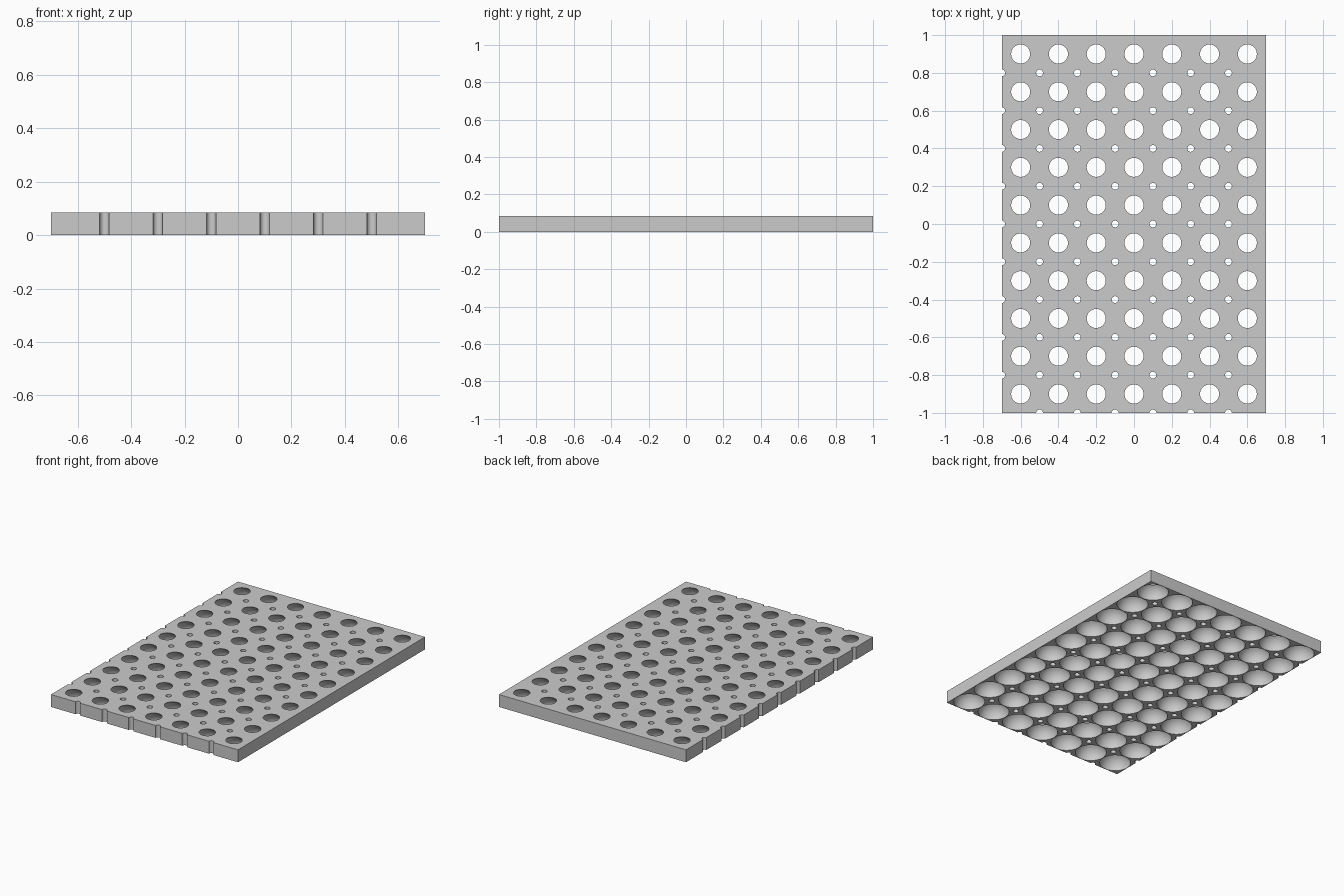
import bpy, bmesh, math

HEIGHT = 0.084
PITCH = 0.2
HALF = PITCH / 2
COLS, ROWS = 7, 10
POCKET_R = 0.098
DRAIN_R = 0.018
ARC, BANDS, DRAIN_ARC = 8, 8, 4      # segments per quarter turn

cube = bpy.data.objects.get("Cube")
if cube:
    bpy.data.objects.remove(cube, do_unlink=True)

grey = bpy.data.materials.new("light grey")
grey.use_nodes = True
colour = (0.6, 0.6, 0.6, 1)
grey.diffuse_color = colour
grey.node_tree.nodes["Principled BSDF"].inputs["Base Color"].default_value = colour


def quarter(steps):
    return [math.pi / 2 * k / steps for k in range(steps + 1)]


# Pocket dome: rings from the wide mouth below to the round hole on top
top_angle = math.asin(HEIGHT / POCKET_R)
rings = []
for k in range(BANDS + 1):
    a = top_angle * k / BANDS
    radius, z = POCKET_R * math.cos(a), POCKET_R * math.sin(a)
    rings.append([(radius * math.cos(t), radius * math.sin(t), z) for t in quarter(ARC)])

# Outer corner of a cell, plain or rounded away by a drain hole
plain_corner = [(HALF, HALF)]
drain_corner = [(HALF - DRAIN_R * math.sin(t), HALF - DRAIN_R * math.cos(t))
                for t in quarter(DRAIN_ARC)]


def add_quadrant(bm, i, j, sx, sy):
    """One quarter of a cell, mirrored by the signs sx and sy."""
    cx = (i + 0.5 - COLS / 2) * PITCH
    cy = (j + 0.5 - ROWS / 2) * PITCH

    def face(points):
        bm.faces.new([bm.verts.new((cx + sx * x, cy + sy * y, z)) for x, y, z in points])

    # Drain holes sit at cell corners, notching only the front and one side
    ci, cj = i + (sx > 0), j + (sy > 0)
    drained = ci < COLS and cj < ROWS and ci + cj > 0
    outer = [(HALF, 0)] + (drain_corner if drained else plain_corner) + [(0, HALF)]

    # Flat top and underside around the pocket
    for z, ring in ((0, rings[0]), (HEIGHT, rings[-1])):
        face([(x, y, z) for x, y in outer] + ring[::-1])

    # Pocket wall
    for low, high in zip(rings, rings[1:]):
        for k in range(ARC):
            face([low[k], low[k + 1], high[k + 1], high[k]])

    # Drain hole walls and the plate's outer sides
    last = len(outer) - 2
    for k in range(last + 1):
        if k == 0:
            needed = ci in (0, COLS) and (sx > 0) == (ci == COLS)
        elif k == last:
            needed = cj in (0, ROWS) and (sy > 0) == (cj == ROWS)
        else:
            needed = True
        if needed:
            a, b = outer[k], outer[k + 1]
            face([(*a, 0), (*b, 0), (*b, HEIGHT), (*a, HEIGHT)])


# Perforated plate, built cell by cell and welded
bm = bmesh.new()
for i in range(COLS):
    for j in range(ROWS):
        for sx in (-1, 1):
            for sy in (-1, 1):
                add_quadrant(bm, i, j, sx, sy)
bmesh.ops.remove_doubles(bm, verts=bm.verts, dist=0.0001)
bmesh.ops.recalc_face_normals(bm, faces=bm.faces)
mesh = bpy.data.meshes.new("perforated_plate")
bm.to_mesh(mesh)
bm.free()
mesh.materials.append(grey)
plate = bpy.data.objects.new("perforated_plate", mesh)
bpy.context.collection.objects.link(plate)

bpy.ops.object.select_all(action="DESELECT")
plate.select_set(True)
bpy.context.view_layer.objects.active = plate
bpy.ops.object.shade_smooth_by_angle(angle=math.radians(30))
